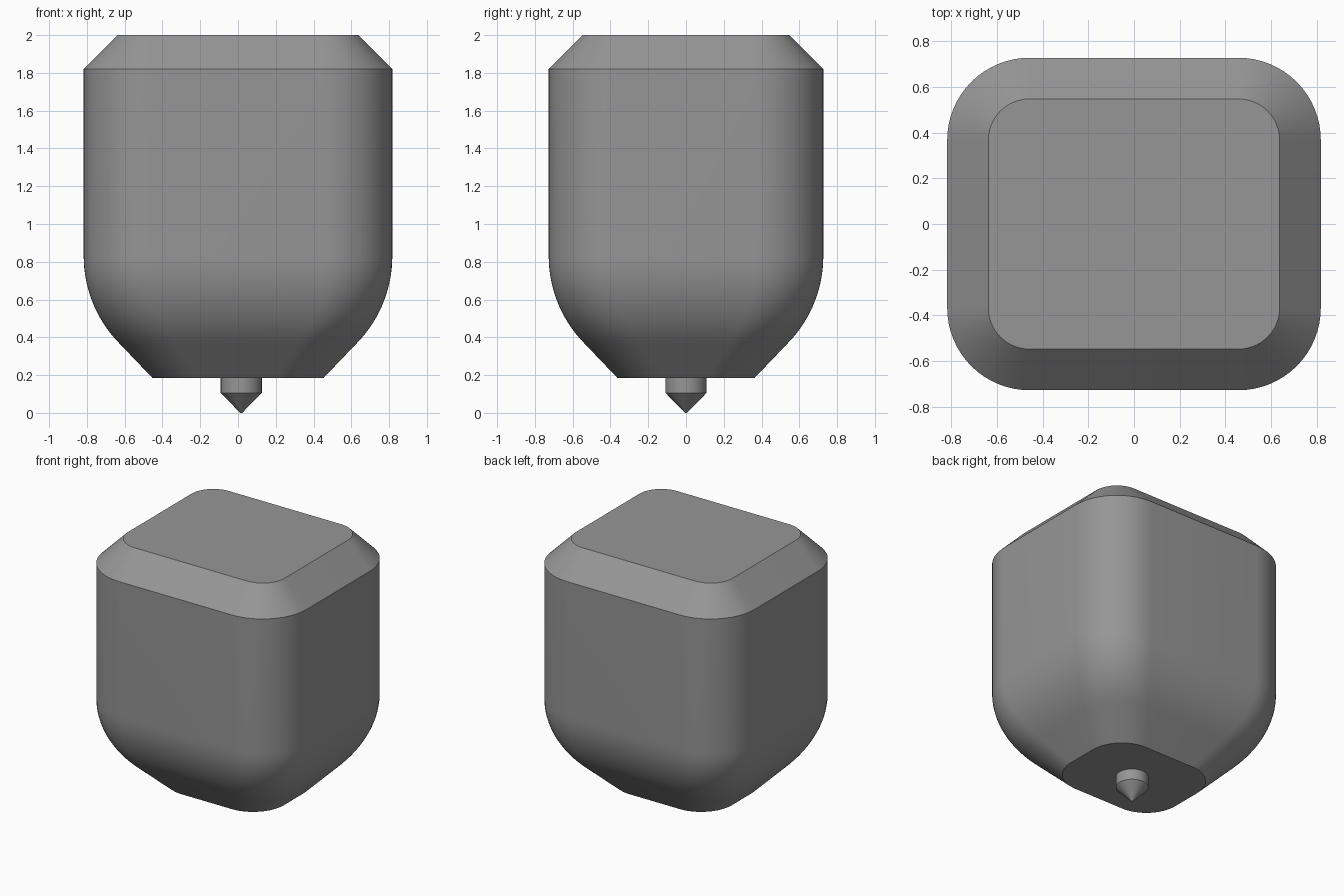
import bpy, bmesh
from math import sin, cos, pi, radians

if "Cube" in bpy.data.objects:
    bpy.data.objects.remove(bpy.data.objects["Cube"])

HX, HY, R = 0.817, 0.727, 0.36   # body half sizes and corner radius
SEG = 16

# Dark grey used on every part
grey = bpy.data.materials.new("dark_grey")
grey.diffuse_color = (0.305, 0.305, 0.305, 1)
grey.use_nodes = True
grey.node_tree.nodes["Principled BSDF"].inputs["Base Color"].default_value = grey.diffuse_color


def loft(name, rings):
    """Skin a list of equal-length rings of points and cap both ends."""
    bm = bmesh.new()
    loops = [[bm.verts.new(p) for p in ring] for ring in rings]
    n = len(loops[0])
    for a, b in zip(loops, loops[1:]):
        for i in range(n):
            j = (i + 1) % n
            bm.faces.new((a[i], a[j], b[j], b[i]))
    bm.faces.new(loops[0][::-1])
    bm.faces.new(loops[-1])
    bmesh.ops.recalc_face_normals(bm, faces=bm.faces)
    mesh = bpy.data.meshes.new(name)
    bm.to_mesh(mesh)
    bm.free()
    mesh.materials.append(grey)
    ob = bpy.data.objects.new(name, mesh)
    bpy.context.collection.objects.link(ob)
    bpy.ops.object.select_all(action='DESELECT')
    ob.select_set(True)
    bpy.context.view_layer.objects.active = ob
    bpy.ops.object.shade_smooth_by_angle(angle=radians(30))
    return ob


def rounded_rect(hx, hy, r, z):
    pts = []
    for k, (sx, sy) in enumerate([(1, 1), (-1, 1), (-1, -1), (1, -1)]):
        for i in range(SEG + 1):
            a = (k + i / SEG) * pi / 2
            pts.append((sx * (hx - r) + r * cos(a), sy * (hy - r) + r * sin(a), z))
    return pts


def circle(cx, r, z, n=32):
    return [(cx + r * cos(2 * pi * i / n), r * sin(2 * pi * i / n), z) for i in range(n)]


# Body side profile as (inset, z): lower slope, arc to vertical, upper chamfer
ARC, Z_ARC = 0.66, 0.83
profile = [(0.364, 0.185)]
for i in range(SEG + 1):
    a = pi / 4 * (1 - i / SEG)
    profile.append((ARC * (1 - cos(a)), Z_ARC - ARC * sin(a)))
profile.append((0, 1.82))
rings = [rounded_rect(HX - d, HY - d, R - 0.3 * d, z) for d, z in profile]
rings.append(rounded_rect(HX - 0.18, HY - 0.18, R - 0.18, 2.0))
loft("body", rings)

# Small pointed nozzle under the body
NX, NR = 0.017, 0.109
loft("nozzle", [circle(NX, 0.005, 0), circle(NX, NR, 0.106), circle(NX, NR, 0.195)])
